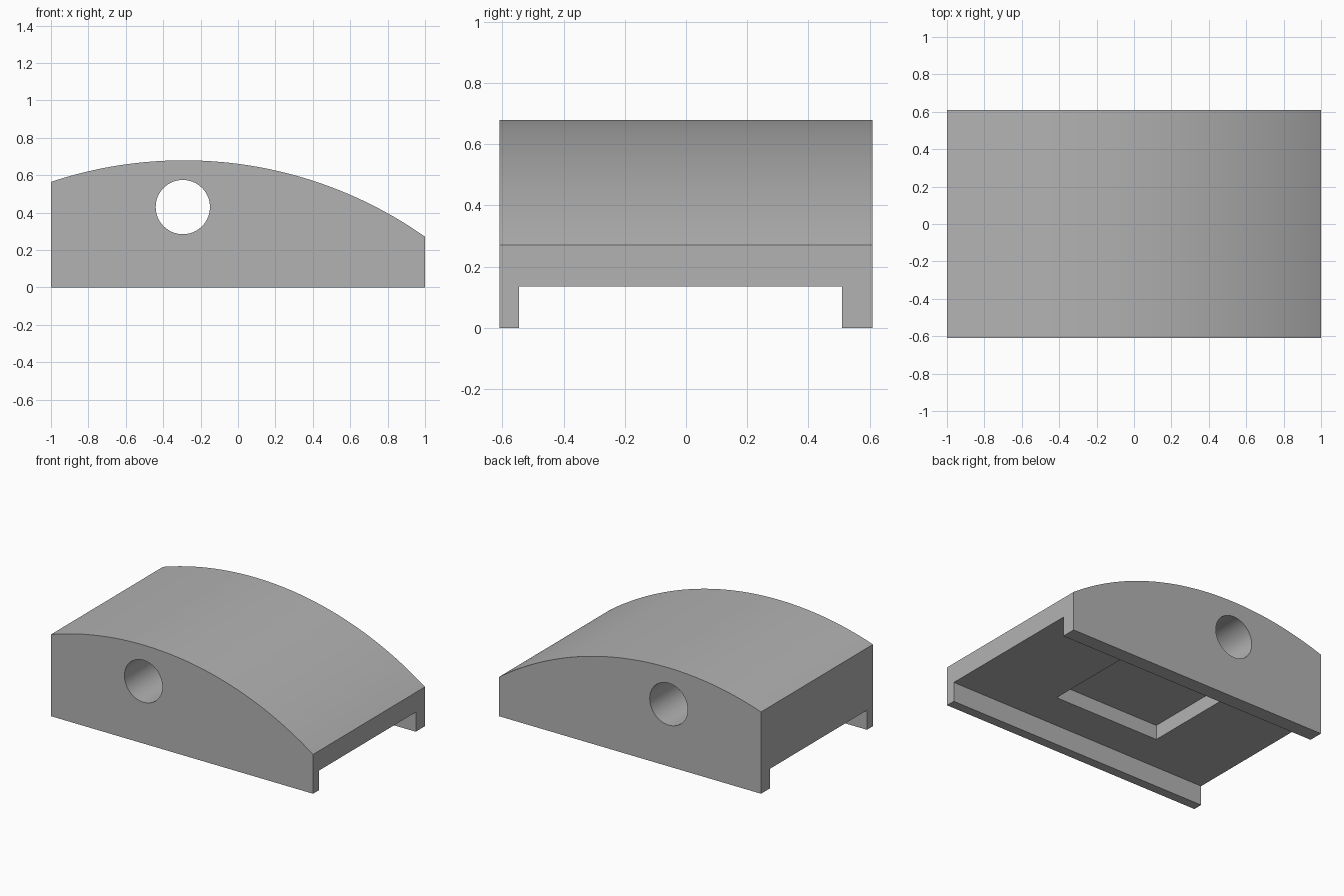
import bpy
import math

cube = bpy.data.objects.get("Cube")
if cube:
    bpy.data.objects.remove(cube, do_unlink=True)

HALF_Y = 0.61

# Single grey material
grey = bpy.data.materials.new("plain grey")
grey.use_nodes = True
colour = (0.45, 0.45, 0.45, 1)
grey.diffuse_color = colour
grey.node_tree.nodes["Principled BSDF"].inputs["Base Color"].default_value = colour


def prism(name, outline, y0, y1):
    """Extrude a counter-clockwise x-z outline along y."""
    n = len(outline)
    verts = [(x, y, z) for y in (y0, y1) for x, z in outline]
    faces = [list(range(n)), list(range(2 * n - 1, n - 1, -1))]
    faces += [(i, i + n, (i + 1) % n + n, (i + 1) % n) for i in range(n)]
    mesh = bpy.data.meshes.new(name)
    mesh.from_pydata(verts, [], faces)
    mesh.materials.append(grey)
    obj = bpy.data.objects.new(name, mesh)
    bpy.context.collection.objects.link(obj)
    return obj


def block(name, x0, x1, y0, y1, z0, z1):
    return prism(name, [(x0, z0), (x1, z0), (x1, z1), (x0, z1)], y0, y1)


# Body with an off-centre arched top
radius, peak_x, peak_z, steps = 2.24, -0.29, 0.68, 48
arch = []
for i in range(steps + 1):
    x = 1 - 2 * i / steps
    arch.append((x, peak_z - radius + math.sqrt(radius ** 2 - (x - peak_x) ** 2)))
body = prism("arched_body", [(-1, 0), (1, 0)] + arch, -HALF_Y, HALF_Y)

# Cutters: channel between the rails, pocket in its roof, cross hole
circle = [(-0.295 + 0.145 * math.cos(math.tau * i / 64),
           0.43 + 0.145 * math.sin(math.tau * i / 64)) for i in range(64)]
cutters = [
    block("channel_cutter", -1.2, 1.2, -0.545, 0.51, -0.2, 0.135),
    block("pocket_cutter", -0.415, 0.39, -0.28, 0.42, 0.05, 0.235),
    prism("hole_cutter", circle, -1, 1),
]

bpy.ops.object.select_all(action='DESELECT')
body.select_set(True)
bpy.context.view_layer.objects.active = body
for cutter in cutters:
    cutter.hide_render = True
    cut = body.modifiers.new(cutter.name, 'BOOLEAN')
    cut.operation = 'DIFFERENCE'
    cut.solver = 'EXACT'
    cut.object = cutter
    bpy.ops.object.modifier_apply(modifier=cut.name)
    bpy.data.objects.remove(cutter, do_unlink=True)

# Smooth arch and hole, sharp edges elsewhere
bpy.ops.object.shade_smooth_by_angle(angle=math.radians(20))
